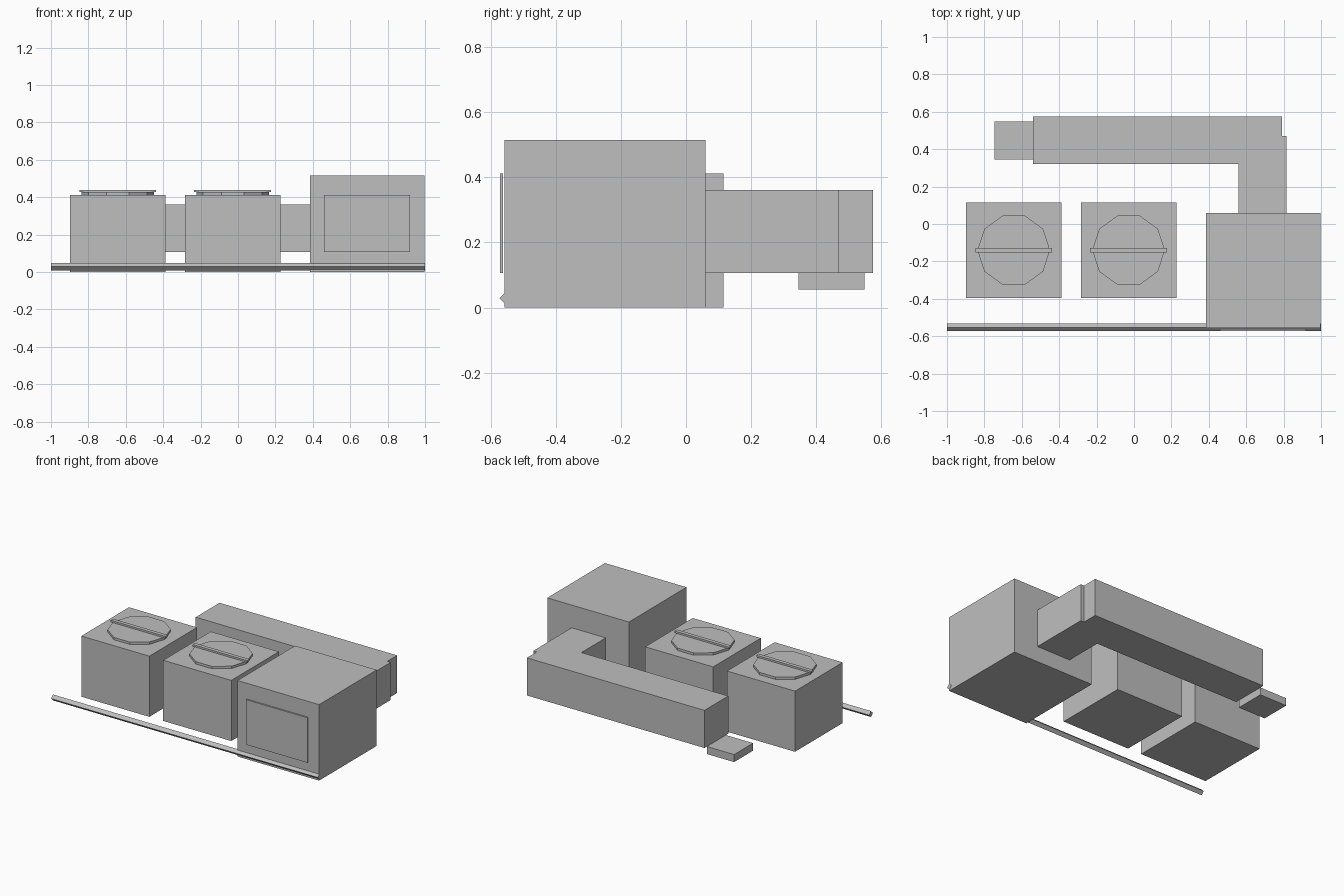
import bpy
import bmesh
from math import pi
from mathutils import Matrix

cube = bpy.data.objects.get("Cube")
if cube:
    bpy.data.objects.remove(cube)

# Single plain grey
grey = bpy.data.materials.new("light_grey")
grey.use_nodes = True
colour = (0.52, 0.52, 0.52, 1)
grey.diffuse_color = colour
grey.node_tree.nodes["Principled BSDF"].inputs["Base Color"].default_value = colour


def finish(name, bm):
    mesh = bpy.data.meshes.new(name)
    bm.to_mesh(mesh)
    bm.free()
    mesh.materials.append(grey)
    obj = bpy.data.objects.new(name, mesh)
    bpy.context.collection.objects.link(obj)
    return obj


def box(name, x, y, z):
    """Box from (min, max) pairs on each axis."""
    bm = bmesh.new()
    bmesh.ops.create_cube(bm, size=1)
    spans = (x, y, z)
    for v in bm.verts:
        v.co = [(a + b) / 2 + c * (b - a) for (a, b), c in zip(spans, v.co)]
    return finish(name, bm)


def prism(name, sides, radius, depth, centre, turn):
    """Regular prism, turned and moved into place."""
    bm = bmesh.new()
    bmesh.ops.create_cone(bm, cap_ends=True, segments=sides, radius1=radius,
                          radius2=radius, depth=depth,
                          matrix=Matrix.Translation(centre) @ turn)
    return finish(name, bm)


# Main block with its front panel
box("main_block", (0.386, 0.998), (-0.557, 0.06), (0, 0.515))
box("front_panel", (0.46, 0.92), (-0.572, -0.562), (0.106, 0.411))

# Two capped tanks
for side, cx in (("right", -0.643), ("left", -0.029)):
    cy = -0.14
    box(side + "_tank", (cx - 0.255, cx + 0.255), (cy - 0.255, cy + 0.255), (0, 0.411))
    prism(side + "_tank_lid", 10, 0.194, 0.016, (cx, cy, 0.419),
          Matrix.Rotation(pi / 2, 4, "Z"))
    box(side + "_lid_handle", (cx - 0.205, cx + 0.205),
        (cy - 0.013, cy + 0.013), (0.427, 0.439))

# Rear duct: arm, long run and outlet tab
duct_z = (0.106, 0.361)
box("duct_arm", (0.56, 0.816), (0.06, 0.47), duct_z)
box("duct_run", (-0.541, 0.79), (0.32, 0.575), duct_z)
box("outlet_tab", (-0.745, -0.541), (0.346, 0.549), (0.055, 0.106))

# Diamond-section rail along the front
prism("front_rail", 4, 0.02, 2.0, (0, -0.553, 0.028), Matrix.Rotation(pi / 2, 4, "Y"))
